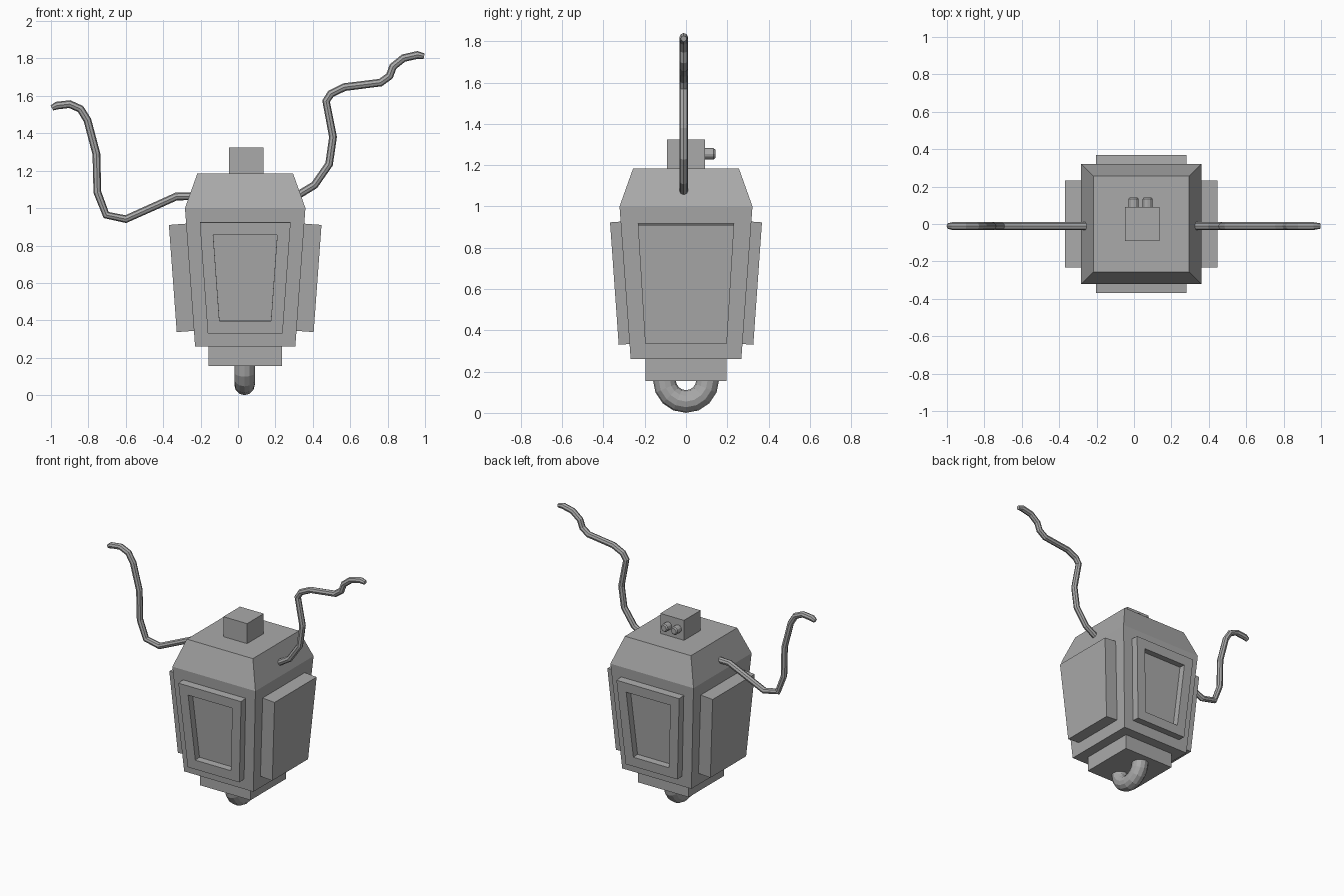
import bpy, bmesh, math
from mathutils import Matrix, Vector

if "Cube" in bpy.data.objects:
    bpy.data.objects.remove(bpy.data.objects["Cube"])

CX = 0.0385  # the lantern body sits slightly right of centre

grey = bpy.data.materials.new("plain grey")
grey.diffuse_color = (0.4, 0.4, 0.4, 1)
grey.use_nodes = True
grey.node_tree.nodes["Principled BSDF"].inputs["Base Color"].default_value = grey.diffuse_color


def finish(name, bm):
    bmesh.ops.recalc_face_normals(bm, faces=bm.faces)
    me = bpy.data.meshes.new(name)
    bm.to_mesh(me)
    bm.free()
    me.materials.append(grey)
    ob = bpy.data.objects.new(name, me)
    bpy.context.collection.objects.link(ob)
    return ob


def loft(bm, rings):
    """Skin a list of equal-length point rings and cap both ends."""
    vs = [[bm.verts.new(p) for p in r] for r in rings]
    n = len(vs[0])
    for a, b in zip(vs, vs[1:]):
        for i in range(n):
            j = (i + 1) % n
            bm.faces.new((a[i], a[j], b[j], b[i]))
    bm.faces.new(vs[0][::-1])
    return bm.faces.new(vs[-1])


def square_stack(name, levels, cx=CX):
    """Stack of square sections given as (z, half width)."""
    bm = bmesh.new()
    loft(bm, [[(cx + sx * h, sy * h, z) for sx, sy in ((-1, -1), (1, -1), (1, 1), (-1, 1))]
              for z, h in levels])
    return finish(name, bm)


# Body, base and top block
square_stack("lantern_body", [(0.26, 0.268), (1.0, 0.322), (1.185, 0.256)])
square_stack("base_block", [(0.155, 0.197), (0.26, 0.197)])
square_stack("top_block", [(1.185, 0.092), (1.325, 0.092)], 0.043)


# Tapered panels on the four sides; front and back have a recessed window
def panel(name, angle, top, bottom, back, window):
    (zt, wt, dt), (zb, wb, db) = top, bottom
    bm = bmesh.new()
    outline = ((-wb, db, zb), (wb, db, zb), (wt, dt, zt), (-wt, dt, zt))
    n = Vector((0, -(zt - zb), -(dt - db))).normalized()
    outer = [Vector((x, -d, z)) for x, d, z in outline]
    face = loft(bm, [[p - n * back for p in outer], outer])
    bmesh.ops.recalc_face_normals(bm, faces=bm.faces)
    if window:
        bmesh.ops.inset_region(bm, faces=[face], thickness=0.067, use_even_offset=True)
        bmesh.ops.inset_region(bm, faces=[face], thickness=0.0, depth=-0.046)
    bm.transform(Matrix.Translation((CX, 0, 0)) @ Matrix.Rotation(angle, 4, 'Z'))
    finish(name, bm)


for label, a in (("front", 0), ("back", math.pi)):
    panel(label + "_window_panel", a, (0.923, 0.243, 0.368), (0.33, 0.20, 0.326), 0.06, True)
for label, a in (("right", math.pi / 2), ("left", -math.pi / 2)):
    panel(label + "_side_panel", a, (0.91, 0.233, 0.408), (0.337, 0.198, 0.366), 0.1, False)

# Two small knobs on the back of the top block
for side, x in (("left", -0.003), ("right", 0.073)):
    bm = bmesh.new()
    loft(bm, [[(x + r * math.cos(t * math.tau / 12), y, 1.255 + r * math.sin(t * math.tau / 12))
               for t in range(12)]
              for y, r in ((0.08, 0.027), (0.134, 0.027), (0.142, 0.02))])
    finish(side + "_knob", bm)

# Ring under the base
bpy.ops.mesh.primitive_torus_add(major_radius=0.105, minor_radius=0.055, major_segments=16,
                                 minor_segments=12, location=(0.035, 0, 0.16),
                                 rotation=(0, math.pi / 2, 0))
ring = bpy.context.object
ring.name = "bottom_ring"
ring.data.materials.append(grey)


# Wavy wires on both sides
def wire(name, pts):
    cu = bpy.data.curves.new(name, 'CURVE')
    cu.dimensions = '3D'
    cu.bevel_depth = 0.021
    cu.bevel_resolution = 2
    cu.use_fill_caps = True
    sp = cu.splines.new('POLY')
    sp.points.add(len(pts) - 1)
    for p, (x, z) in zip(sp.points, pts):
        p.co = (x, -0.011, z, 1)
    sp.points[-1].radius = 0.7
    cu.materials.append(grey)
    ob = bpy.data.objects.new(name, cu)
    bpy.context.collection.objects.link(ob)
    bpy.ops.object.select_all(action='DESELECT')
    ob.select_set(True)
    bpy.context.view_layer.objects.active = ob
    bpy.ops.object.convert(target='MESH')
    for poly in bpy.context.object.data.polygons:
        poly.use_smooth = False


wire("left_wire", [(-0.22, 1.064), (-0.33, 1.062), (-0.60, 0.941), (-0.705, 0.963), (-0.752, 1.085),
                   (-0.757, 1.289), (-0.805, 1.47), (-0.842, 1.53), (-0.90, 1.556),
                   (-0.97, 1.548), (-0.995, 1.535)])
wire("right_wire", [(0.31, 1.063), (0.409, 1.123), (0.487, 1.235), (0.508, 1.38), (0.471, 1.572),
                    (0.497, 1.612), (0.57, 1.647), (0.762, 1.671), (0.81, 1.706), (0.829, 1.757),
                    (0.885, 1.802), (0.96, 1.819), (0.995, 1.812)])
